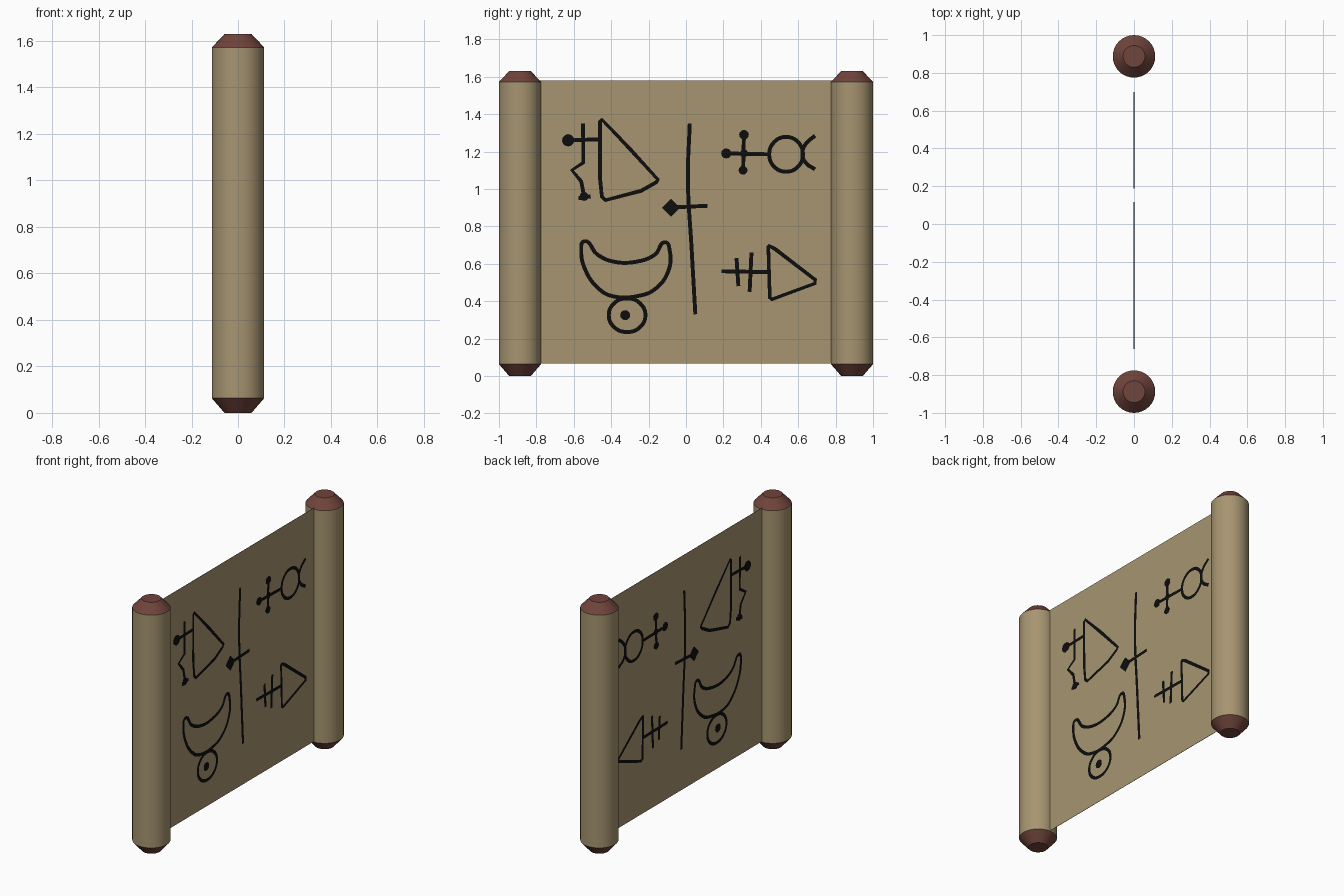
import bpy, math
from math import cos, sin, pi

if "Cube" in bpy.data.objects:
    bpy.data.objects.remove(bpy.data.objects["Cube"])


def material(name, r, g, b):
    m = bpy.data.materials.new(name)
    m.diffuse_color = (r, g, b, 1)
    m.use_nodes = True
    m.node_tree.nodes["Principled BSDF"].inputs["Base Color"].default_value = m.diffuse_color
    return m


PARCHMENT = material("parchment", 0.385, 0.300, 0.165)
WOOD = material("dark red wood", 0.160, 0.058, 0.044)
INK = material("black ink", 0.004, 0.004, 0.004)

ROLL_Y, ROLL_R, LOW, HIGH = 0.8875, 0.1125, 0.063, 1.572


def finish(name, mat):
    ob = bpy.context.object
    ob.name = name
    ob.data.materials.clear()
    ob.data.materials.append(mat)
    return ob


def frustum(name, mat, y, z0, z1, r0, r1):
    bpy.ops.mesh.primitive_cone_add(vertices=32, radius1=r0, radius2=r1,
                                    depth=z1 - z0, location=(0, y, (z0 + z1) / 2))
    finish(name, mat)
    bpy.ops.object.shade_smooth_by_angle(angle=math.radians(30))


# Rolled ends with tapered wooden caps
for side, y in (("left", -ROLL_Y), ("right", ROLL_Y)):
    frustum(side + "_roll", PARCHMENT, y, LOW, HIGH, ROLL_R, ROLL_R)
    frustum(side + "_top_cap", WOOD, y, HIGH, 1.63, ROLL_R, 0.058)
    frustum(side + "_bottom_cap", WOOD, y, 0, LOW, 0.058, ROLL_R)

# Open sheet stretched between the rolls
bpy.ops.mesh.primitive_cube_add(size=1, location=(0, 0, 0.823))
sheet = finish("sheet", PARCHMENT)
sheet.scale = (0.002, 1.62, 1.515)

# Ink strokes: flattened tubes that show on both faces of the sheet
ink = bpy.data.curves.new("ink_strokes", "CURVE")
ink.dimensions = "3D"
ink.bevel_depth = 0.0125
ink.bevel_resolution = 2
ink.resolution_u = 6
ink.use_fill_caps = True


def stroke(points, closed=False, handle="VECTOR"):
    s = ink.splines.new("BEZIER")
    s.bezier_points.add(len(points) - 1)
    s.use_cyclic_u = closed
    for bp, (y, z) in zip(s.bezier_points, points):
        bp.co = (0, y, z)
    for bp in s.bezier_points:
        bp.handle_left_type = bp.handle_right_type = handle


def ring(y, z, ry, rz):
    stroke([(y + ry * cos(i * pi / 4), z + rz * sin(i * pi / 4)) for i in range(8)],
           True, "AUTO")


# Upper left sign: rounded triangle, bar and wavy tail
stroke([(-.45, 1.37), (-.31, 1.225), (-.15, 1.05), (-.16, 1.035), (-.24, .99),
        (-.43, .94), (-.45, .96), (-.46, 1.06), (-.46, 1.36)], True)
stroke([(-.55, 1.35), (-.55, 1.14), (-.61, 1.10), (-.56, 1.04), (-.545, .96)])
stroke([(-.65, 1.26), (-.46, 1.265)])
stroke([(-.575, .95), (-.51, .96)])
# Central divider with arrow
stroke([(.02, 1.35), (.01, 1.05), (.03, .68), (.05, .33)], handle="AUTO")
stroke([(-.10, .90), (.115, .91)])
# Upper right sign: ring with horns and a cross
ring(.535, 1.185, .09, .093)
stroke([(.69, 1.285), (.64, 1.24), (.622, 1.19), (.64, 1.14), (.69, 1.105)], handle="AUTO")
stroke([(.20, 1.19), (.45, 1.185)])
stroke([(.31, 1.30), (.305, 1.09)])
# Lower left sign: crescent over a ring
stroke([(-.545, .72), (-.475, .65), (-.39, .612), (-.26, .612), (-.165, .65),
        (-.11, .715), (-.087, .67), (-.095, .56), (-.165, .465), (-.245, .43),
        (-.405, .43), (-.47, .47), (-.535, .56), (-.56, .67)], True, "AUTO")
ring(-.315, .325, .098, .09)
# Lower right sign: triangle with barred shaft
stroke([(.445, .695), (.475, .68), (.69, .515), (.69, .495), (.46, .41),
        (.448, .42), (.44, .69)], True)
stroke([(.19, .56), (.45, .555)])
stroke([(.27, .63), (.28, .48)])
stroke([(.35, .66), (.34, .45)])

strokes = bpy.data.objects.new("ink_strokes", ink)
bpy.context.collection.objects.link(strokes)
strokes.scale.x = 0.2
bpy.ops.object.select_all(action="DESELECT")
strokes.select_set(True)
bpy.context.view_layer.objects.active = strokes
bpy.ops.object.convert(target="MESH")
finish("ink_strokes", INK)

# Ink blots at stroke ends
for i, (y, z, r, sides) in enumerate([
        (-.63, 1.26, .033, 12), (-.545, .96, .024, 12), (-.08, .90, .048, 4),
        (.215, 1.19, .027, 12), (.31, 1.29, .026, 12), (.305, 1.10, .024, 12),
        (.31, 1.19, .022, 12), (-.325, .325, .027, 12)]):
    bpy.ops.mesh.primitive_cylinder_add(vertices=sides, radius=r, depth=0.005,
                                        location=(0, y, z), rotation=(0, pi / 2, 0))
    finish("ink_blot_%d" % (i + 1), INK)
